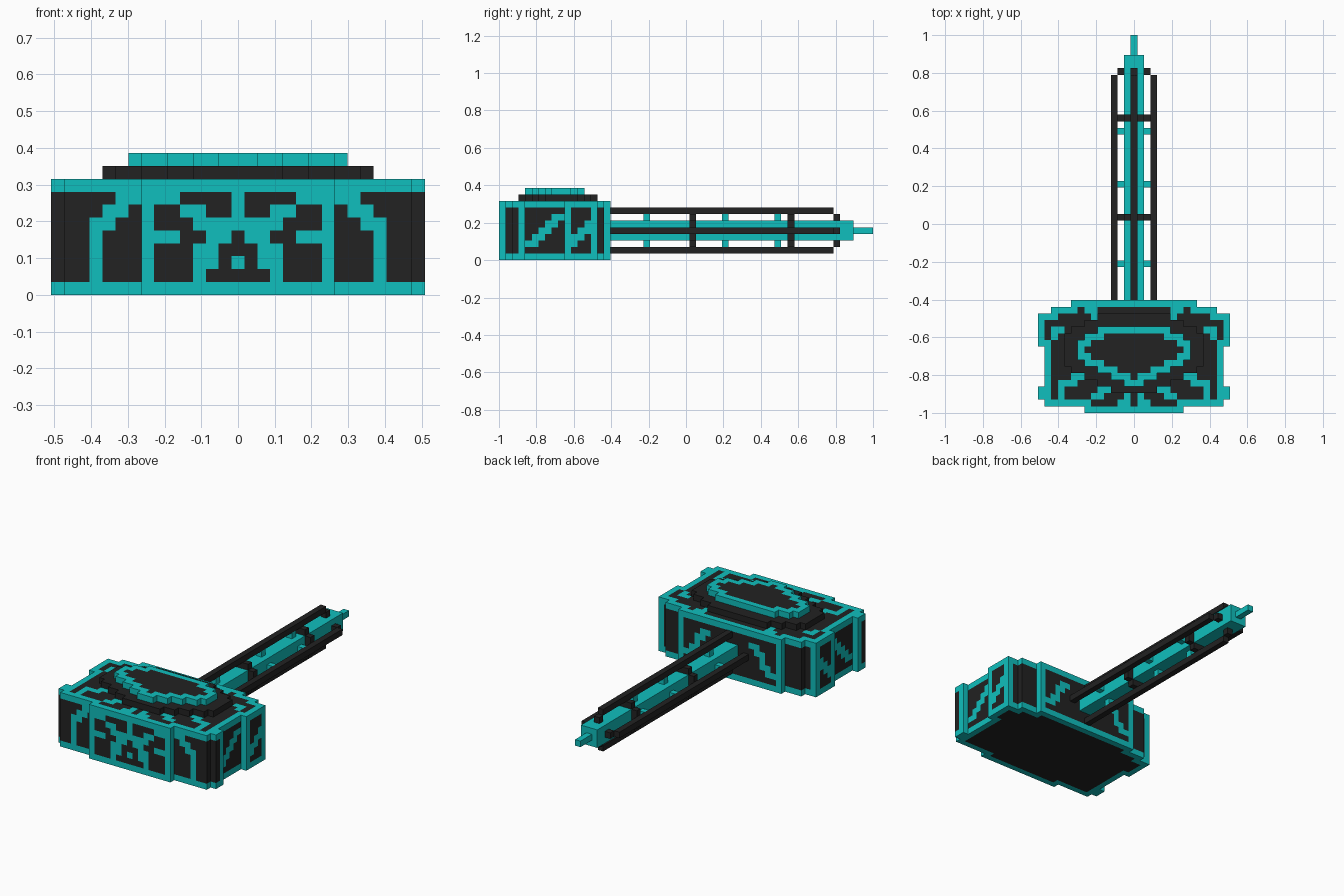
import bpy
import bmesh
from mathutils import Vector

cube = bpy.data.objects.get("Cube")
if cube:
    bpy.data.objects.remove(cube, do_unlink=True)

U = 2 / 57  # edge length of one block


def material(name, color):
    m = bpy.data.materials.new(name)
    m.use_nodes = True
    m.diffuse_color = color
    bsdf = m.node_tree.nodes["Principled BSDF"]
    bsdf.inputs["Base Color"].default_value = color
    bsdf.inputs["Roughness"].default_value = 0.8
    return m


MATS = [material("charcoal", (0.016, 0.016, 0.016, 1)),
        material("turquoise", (0.005, 0.52, 0.51, 1))]
DARK, CYAN = 0, 1

DIRS = [Vector(d) for d in ((1, 0, 0), (-1, 0, 0), (0, 1, 0), (0, -1, 0), (0, 0, 1), (0, 0, -1))]


def build(name, cells):
    """Skin a dictionary of (x, y, z) -> colour blocks, keeping outer faces only."""
    bm = bmesh.new()
    for cell, color in cells.items():
        c = Vector((cell[0], cell[1] - 28, cell[2] + 0.5))
        for d in DIRS:
            if (cell[0] + int(d.x), cell[1] + int(d.y), cell[2] + int(d.z)) in cells:
                continue
            a = Vector((d.y, d.z, d.x))
            b = d.cross(a)
            quad = [c + (d + s * a + t * b) / 2 for s, t in ((-1, -1), (1, -1), (1, 1), (-1, 1))]
            face = bm.faces.new([bm.verts.new(v * U) for v in quad])
            face.material_index = color
    bmesh.ops.remove_doubles(bm, verts=bm.verts, dist=U * 0.01)
    mesh = bpy.data.meshes.new(name)
    bm.to_mesh(mesh)
    bm.free()
    for m in MATS:
        mesh.materials.append(m)
    obj = bpy.data.objects.new(name, mesh)
    bpy.context.collection.objects.link(obj)
    return obj


def box(xs, ys, zs, color):
    return {(x, y, z): color for x in range(xs[0], xs[1] + 1)
            for y in range(ys[0], ys[1] + 1) for z in range(zs[0], zs[1] + 1)}


def footprint(first_row, half_widths):
    return {(x, first_row + i) for i, w in enumerate(half_widths) for x in range(-w, w + 1)}


def is_rim(area, x, y):
    return any((x + i, y + j) not in area for i in (-1, 0, 1) for j in (-1, 0, 1))


# Painted patterns: rows run from the top block row (7) down to row 1
FRONT = ["#....##", "#..##..", "####...", ".##..##", "..##...", "#.##...", "...#..."]  # |x| 0..6
FRONT_SIDE = ["##....", ".##...", "..##..", "...#..", "...#..", "...#..", "...#.."]  # |x| 8..13
FLANK = ["......", "....##", "...##.", "..##..", ".##...", "##....", "......"]      # y 4..9
FLANK_REAR = ["...", "...", "..#", ".##", "##.", "#..", "..."]                      # y 11..13
BACK = [".....", "##...", ".##..", "..#..", "..##.", "...##", "....."]              # |x| 4..8


def marked(pattern, i, z):
    row = pattern[7 - z]
    return CYAN if 0 <= i < len(row) and row[i] == "#" else DARK


POSTS = {(7, 0), (14, 3), (14, 10), (14, 14), (9, 16)}
TOP_MARKS = {(7, 15), (6, 15), (6, 14), (5, 14), (12, 12), (12, 11), (11, 12),
             (11, 2), (11, 3), (11, 4), (10, 4), (9, 4), (9, 5), (8, 5),
             (6, 2), (5, 2), (5, 3), (4, 3), (2, 1), (1, 1), (1, 2)}


def wall_color(x, y, z):
    ax = abs(x)
    if (ax, y) in POSTS:
        return CYAN
    if y == 0:
        return marked(FRONT, ax, z)
    if y == 1 and ax >= 8:
        return marked(FRONT_SIDE, ax - 8, z)
    if ax == 13 and 4 <= y <= 9:
        return marked(FLANK, y - 4, z)
    if ax == 14 and 11 <= y <= 13:
        return marked(FLANK_REAR, y - 11, z)
    if y == 16:
        return marked(BACK, ax - 4, z)
    return DARK


# Hammer head: framed block with posts and painted panels
head_area = footprint(0, [7, 13, 14, 14] + [13] * 6 + [14] * 5 + [12, 9])
head = {}
for x, y in head_area:
    for z in range(9):
        if z in (0, 8):
            color = CYAN if is_rim(head_area, x, y) else DARK
            if z == 8 and (abs(x), y) in TOP_MARKS:
                color = CYAN
        else:
            color = wall_color(x, y, z)
        head[x, y, z] = color
build("hammer_head", head)

# Stepped crown on top of the head
step_area = footprint(3, [3, 5, 7, 9, 10, 10, 10, 10, 10, 9, 7, 5])
build("crown_step", {(x, y, 9): DARK for x, y in step_area})
ring_area = footprint(4, [1, 3, 5, 7, 8, 8, 8, 7, 5])
build("crown_ring", {(x, y, 10): CYAN if is_rim(ring_area, x, y) else DARK for x, y in ring_area})

# Handle core and pointed tip
core = box((-1, 1), (17, 53), (3, 5), CYAN)
core.update(box((0, 0), (54, 56), (4, 4), CYAN))
build("handle_core", core)

# Four rails around the core, with stepped-in ends
SIDES = {"left": (1, 0), "right": (-1, 0), "upper": (0, 1), "lower": (0, -1)}
for side, (dx, dz) in SIDES.items():
    x, z = 3 * dx, 4 + 3 * dz
    rail = box((x, x), (17, 50), (z, z), DARK)
    rail[2 * dx, 51, 4 + 2 * dz] = DARK
    build("handle_rail_" + side, rail)

# Turquoise ties between the core and the rails
for n, y in enumerate((22, 34, 42), 1):
    build(f"handle_tie_{n}", {(2 * dx, y, 4 + 2 * dz): CYAN for dx, dz in SIDES.values()})

# Dark collars wrapped around the core
for n, y in enumerate((29, 44), 1):
    collar = {(x, y, 4 + z): DARK for x in range(-2, 3) for z in range(-2, 3)
              if abs(x) + abs(z) < 4 and max(abs(x), abs(z)) == 2}
    build(f"handle_collar_{n}", collar)
